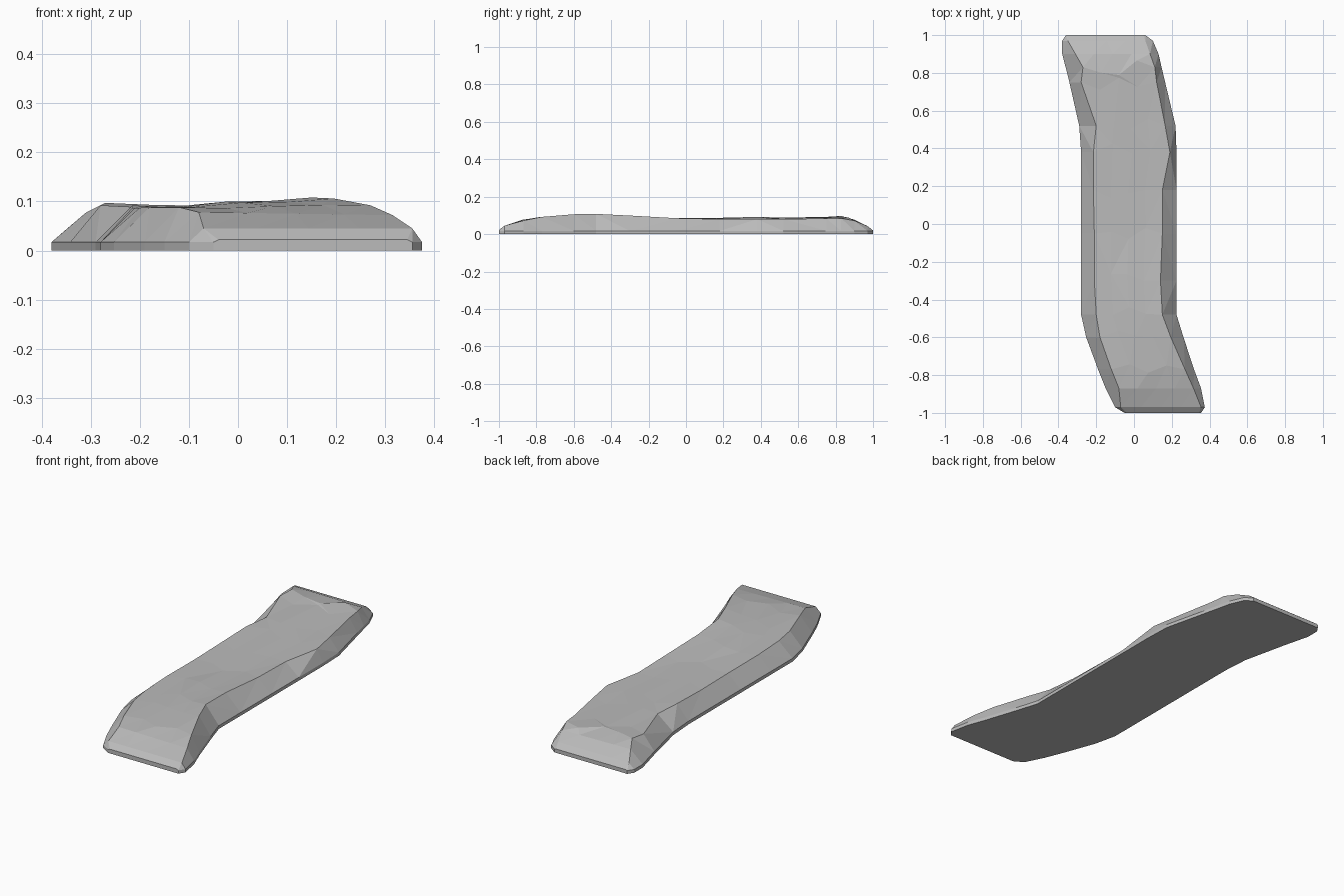
import bpy
import bmesh
import random

random.seed(4)
cube = bpy.data.objects.get("Cube")
if cube:
    bpy.data.objects.remove(cube, do_unlink=True)

# One stone colour
stone = bpy.data.materials.new("grey_stone")
stone.use_nodes = True
colour = (0.5, 0.5, 0.5, 1)
stone.diffuse_color = colour
stone.node_tree.nodes["Principled BSDF"].inputs["Base Color"].default_value = colour

# Cross-sections: y, base left, base right, crest left, crest right, crest z left, z right
SECTIONS = [
    (-1.00, -.05, .355, -.04, .345, .022, .022),
    (-.97, -.10, .375, -.07, .355, .045, .045),
    (-.87, -.15, .355, -.08, .315, .078, .072),
    (-.77, -.19, .318, -.12, .27, .088, .092),
    (-.60, -.253, .262, -.18, .195, .088, .106),
    (-.48, -.28, .225, -.20, .15, .087, .108),
    (-.30, -.28, .225, -.21, .14, .087, .099),
    (-.05, -.28, .225, -.21, .15, .086, .085),
    (.18, -.28, .225, -.215, .15, .087, .080),
    (.38, -.28, .225, -.215, .19, .092, .080),
    (.52, -.29, .22, -.20, .165, .088, .081),
    (.75, -.342, .165, -.28, .12, .092, .083),
    (.83, -.362, .146, -.27, .11, .097, .084),
    (.90, -.38, .13, -.31, .085, .077, .072),
    (.97, -.38, .10, -.35, .06, .043, .043),
    (1.00, -.36, .06, -.35, .05, .020, .020),
]
RIM = 0.017
MID = 3  # points across the worn top between the two crests

bm = bmesh.new()
rows = []
for i, (y, xl, xr, cl, cr, zl, zr) in enumerate(SECTIONS):
    rough = 1 if 2 < i < len(SECTIONS) - 3 else 0
    pts = [(xl, y, 0), (xl, y, RIM), (cl, y, zl)]
    for k in range(1, MID + 1):
        t = k / (MID + 1)
        pts.append((cl + (cr - cl) * t,
                    y + rough * random.uniform(-.045, .045),
                    zl + (zr - zl) * t + rough * random.uniform(-.004, .003)))
    pts += [(cr, y, zr), (xr, y, RIM), (xr, y, 0)]
    rows.append([bm.verts.new(p) for p in pts])

# Skin between neighbouring sections, including the flat underside
n = len(rows[0])
for a, b in zip(rows, rows[1:]):
    for k in range(n):
        j = (k + 1) % n
        bm.faces.new((a[k], a[j], b[j], b[k]))
bm.faces.new(rows[0])
bm.faces.new(rows[-1])
bmesh.ops.recalc_face_normals(bm, faces=bm.faces[:])
bmesh.ops.triangulate(bm, faces=bm.faces[:])

mesh = bpy.data.meshes.new("stone_slab")
bm.to_mesh(mesh)
bm.free()
mesh.materials.append(stone)
slab = bpy.data.objects.new("stone_slab", mesh)
bpy.context.collection.objects.link(slab)
